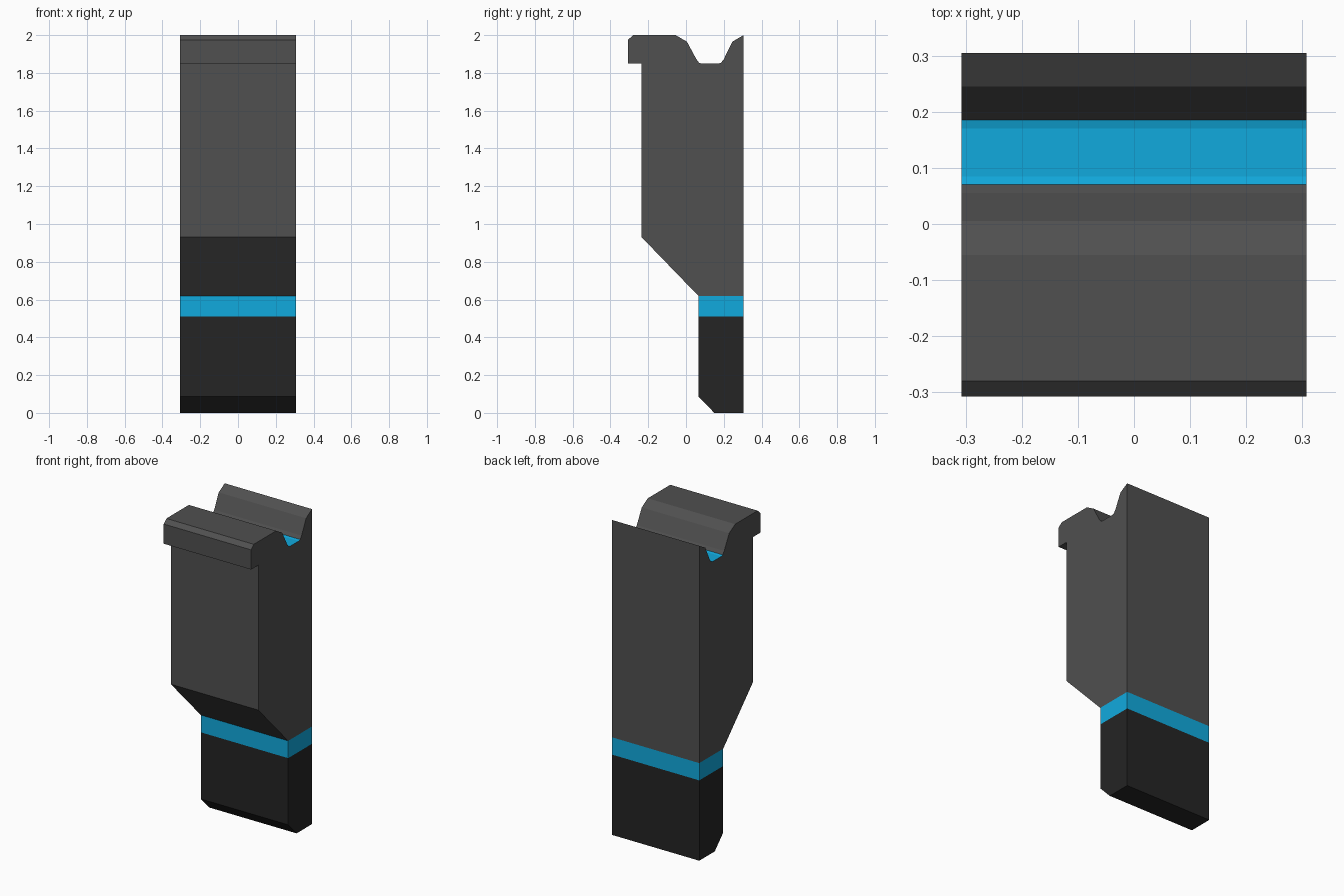
import bpy, bmesh

if "Cube" in bpy.data.objects:
    bpy.data.objects.remove(bpy.data.objects["Cube"])

HALF_WIDTH = 0.307


def material(name, rgb):
    m = bpy.data.materials.new(name)
    m.diffuse_color = (*rgb, 1.0)
    m.use_nodes = True
    m.node_tree.nodes["Principled BSDF"].inputs["Base Color"].default_value = m.diffuse_color
    return m


grey = material("dark grey", (0.080, 0.080, 0.080))
black = material("soft black", (0.0180, 0.0180, 0.0180))
blue = material("bright blue", (0.0055, 0.402, 0.730))


def extrude_profile(name, profile, mats, rule=None):
    """Extrude a (y, z) outline across the full width along x."""
    bm = bmesh.new()
    left = [bm.verts.new((-HALF_WIDTH, y, z)) for y, z in profile]
    face = bm.faces.new(left)
    out = bmesh.ops.extrude_face_region(bm, geom=[face])
    verts = [g for g in out["geom"] if isinstance(g, bmesh.types.BMVert)]
    bmesh.ops.translate(bm, verts=verts, vec=(2 * HALF_WIDTH, 0, 0))
    bmesh.ops.recalc_face_normals(bm, faces=bm.faces[:])
    for f in bm.faces:
        f.material_index = rule(f) if rule else 0
    mesh = bpy.data.meshes.new(name)
    bm.to_mesh(mesh)
    bm.free()
    for m in mats:
        mesh.materials.append(m)
    obj = bpy.data.objects.new(name, mesh)
    bpy.context.collection.objects.link(obj)
    return obj


# Upper body: front lip, grooved top and sloped underside
body = [
    (0.305, 0.62), (0.305, 2.0),
    (0.245, 1.965), (0.20, 1.872), (0.185, 1.853), (0.17, 1.849),
    (0.085, 1.849), (0.07, 1.853), (0.055, 1.872), (0.005, 1.965), (-0.055, 2.0),
    (-0.28, 2.0), (-0.307, 1.975), (-0.307, 1.85), (-0.235, 1.85),
    (-0.235, 0.93), (0.065, 0.62),
]


def groove_floor(f):
    # Upward faces at the bottom of the groove are blue
    c = f.calc_center_median()
    return 1 if f.normal.z > 0.9 and 1.8 < c.z < 1.86 else 0


extrude_profile("upper_body", body, [grey, blue], groove_floor)

# Coloured band
extrude_profile("blue_band", [(0.065, 0.51), (0.305, 0.51), (0.305, 0.62), (0.065, 0.62)], [blue])

# Lower stem with chamfered front foot
extrude_profile("lower_stem", [(0.15, 0.0), (0.305, 0.0), (0.305, 0.51),
                               (0.065, 0.51), (0.065, 0.087)], [black])
